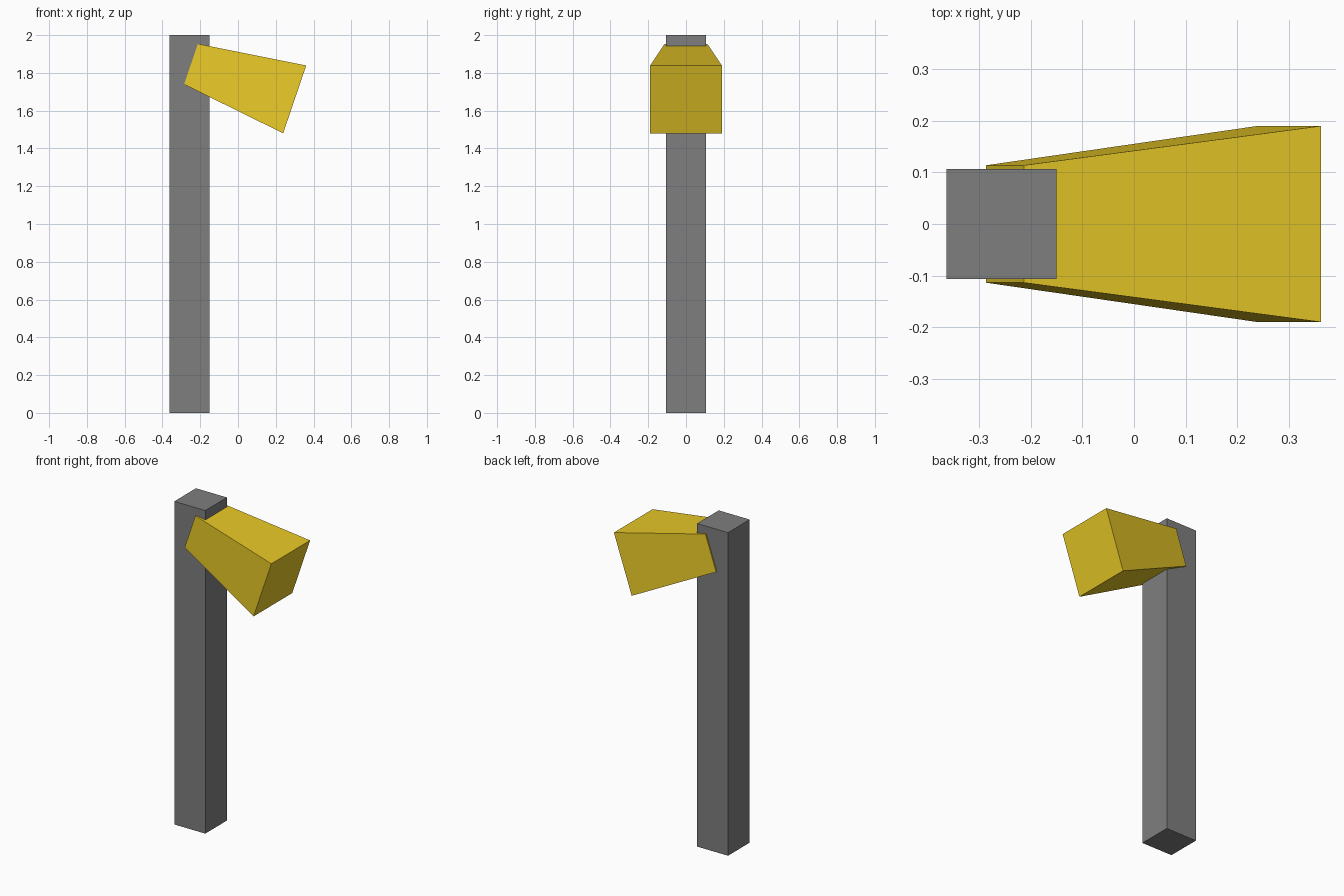
import bpy, bmesh, math
from mathutils import Matrix

if "Cube" in bpy.data.objects:
    bpy.data.objects.remove(bpy.data.objects["Cube"])


def tapered_block(name, centre, length, half_start, half_end, color, tilt=0.0, axis='Z'):
    """Square block along its local axis, tapering from half_start to half_end."""
    bm = bmesh.new()
    bmesh.ops.create_cube(bm, size=1)
    for v in bm.verts:
        half = half_end if v.co.z > 0 else half_start
        v.co.x *= 2 * half
        v.co.y *= 2 * half
        v.co.z *= length
    if axis == 'X':
        bm.transform(Matrix.Rotation(math.pi / 2, 4, 'Y'))
    bm.transform(Matrix.Rotation(tilt, 4, 'Y'))
    mesh = bpy.data.meshes.new(name)
    bm.to_mesh(mesh)
    bm.free()
    obj = bpy.data.objects.new(name, mesh)
    obj.location = centre
    bpy.context.collection.objects.link(obj)
    mat = bpy.data.materials.new(name + "_paint")
    mat.diffuse_color = color
    mat.use_nodes = True
    mat.node_tree.nodes["Principled BSDF"].inputs["Base Color"].default_value = mat.diffuse_color
    mesh.materials.append(mat)
    return obj


# Upright square post, dark grey
tapered_block("post", (-0.256, 0, 1.0), 2.0, 0.106, 0.106, (0.21, 0.21, 0.21, 1))

# Flared yellow head, tilted down towards +x
tapered_block("head", (0.0255, 0, 1.753), 0.58, 0.1135, 0.1895, (0.8, 0.58, 0.02, 1),
              tilt=math.radians(18.8), axis='X')
